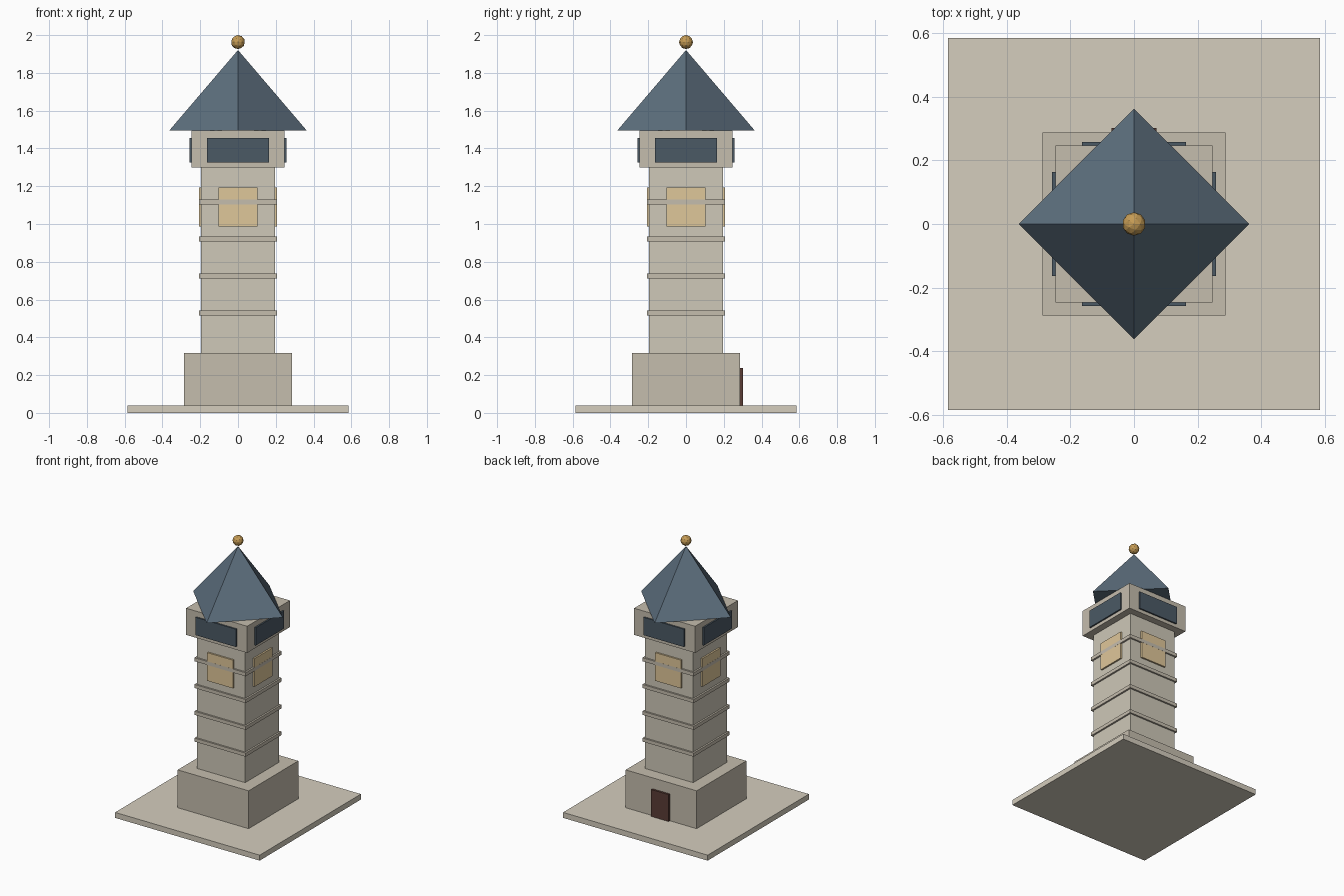
import bpy
from math import pi, sin, cos

if "Cube" in bpy.data.objects:
    bpy.data.objects.remove(bpy.data.objects["Cube"])


def material(name, rgb):
    m = bpy.data.materials.new(name)
    m.diffuse_color = (*rgb, 1)
    m.use_nodes = True
    m.node_tree.nodes["Principled BSDF"].inputs["Base Color"].default_value = m.diffuse_color
    return m


PAVING = material("paving", (0.66, 0.61, 0.51))
STONE = material("stone", (0.62, 0.58, 0.48))
TRIM = material("trim", (0.56, 0.51, 0.42))
GLASS = material("dark_glass", (0.07, 0.10, 0.13))
GLOW = material("lit_window", (0.74, 0.57, 0.32))
SLATE = material("slate", (0.11, 0.16, 0.21))
WOOD = material("wood", (0.10, 0.045, 0.035))
GOLD = material("gold", (0.56, 0.33, 0.09))


def finish(name, mat):
    ob = bpy.context.object
    ob.name = name
    ob.data.materials.append(mat)
    return ob


def box(name, mat, sx, sy, z0, z1, x=0, y=0, turn=0):
    bpy.ops.mesh.primitive_cube_add(size=1, location=(x, y, (z0 + z1) / 2),
                                    rotation=(0, 0, turn))
    ob = finish(name, mat)
    ob.scale = (sx, sy, z1 - z0)
    return ob


def four_panels(name, mat, width, z0, z1, inner, outer):
    # the same panel on each of the four walls
    mid = (inner + outer) / 2
    for i, side in enumerate(("front", "right", "back", "left")):
        a = i * pi / 2
        box(f"{name}_{side}", mat, width, outer - inner, z0, z1,
            mid * sin(a), -mid * cos(a), a)


# Ground slab, plinth and shaft
box("ground_slab", PAVING, 1.17, 1.17, 0, 0.04)
box("plinth", TRIM, 0.574, 0.574, 0.04, 0.317)
box("shaft", STONE, 0.39, 0.39, 0.317, 1.30)

# Stone bands around the shaft
for i in range(4):
    z = 0.528 + 0.196 * i
    box(f"band_{i + 1}", TRIM, 0.415, 0.415, z - 0.013, z + 0.013)

# Lit windows on the shaft
four_panels("shaft_window", GLOW, 0.208, 0.987, 1.193, 0.185, 0.207)

# Lookout room with dark windows
box("lookout", TRIM, 0.494, 0.494, 1.30, 1.495)
four_panels("lookout_window", GLASS, 0.326, 1.325, 1.455, 0.235, 0.258)

# Door on the back of the plinth
box("door", WOOD, 0.14, 0.03, 0.04, 0.237, y=0.287)

# Pyramid roof with corners on the axes
bpy.ops.mesh.primitive_cone_add(vertices=4, radius1=0.363, radius2=0,
                                depth=0.425, location=(0, 0, 1.7085))
finish("roof", SLATE)

# Ball finial
bpy.ops.mesh.primitive_ico_sphere_add(subdivisions=2, radius=0.037,
                                      location=(0, 0, 1.963))
finish("finial", GOLD)
